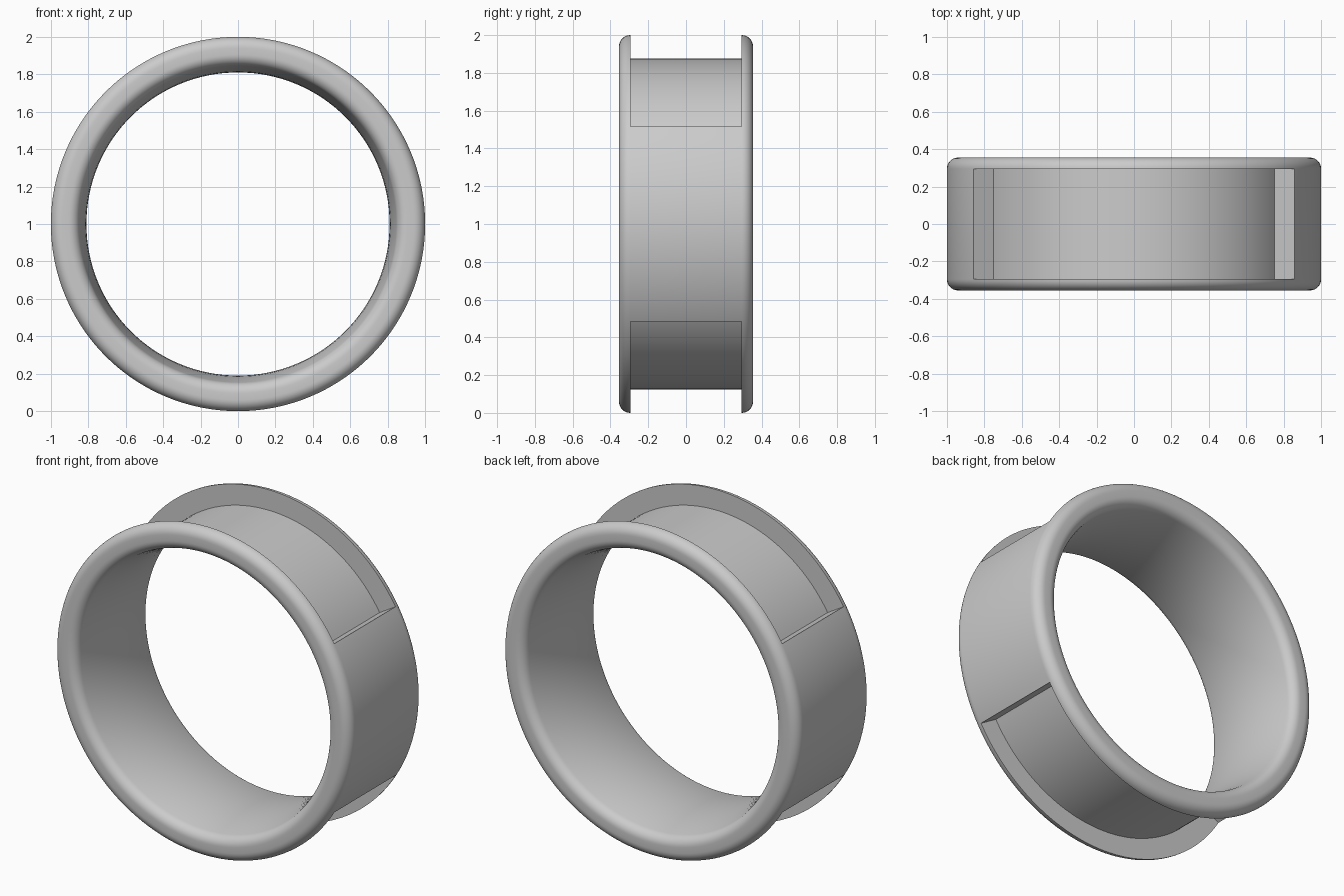
import bpy
import bmesh
from math import sin, cos, pi, radians

SEGMENTS = 180
CENTRE_Z = 1.0

old = bpy.data.objects.get("Cube")
if old:
    bpy.data.objects.remove(old, do_unlink=True)

metal = bpy.data.materials.new("plain grey")
metal.use_nodes = True
grey = (0.6, 0.6, 0.6, 1)
metal.diffuse_color = grey
metal.node_tree.nodes["Principled BSDF"].inputs["Base Color"].default_value = grey


def arc(r, y, radius, start, end, steps=8):
    """Points (radius, y) on a small rounded corner."""
    angles = [radians(start + (end - start) * i / steps) for i in range(steps + 1)]
    return [(r + radius * cos(a), y + radius * sin(a)) for a in angles]


def sweep(name, profile, start, end, steps, closed):
    """Sweep a closed (radius, y) profile around the y axis."""
    bm = bmesh.new()
    rings = []
    for i in range(steps if closed else steps + 1):
        a = radians(start + (end - start) * i / steps)
        rings.append([bm.verts.new((r * cos(a), y, CENTRE_Z + r * sin(a)))
                      for r, y in profile])
    n = len(profile)
    for i in range(steps):
        a, b = rings[i], rings[(i + 1) % len(rings)]
        for j in range(n):
            k = (j + 1) % n
            bm.faces.new((a[j], a[k], b[k], b[j]))
    if not closed:
        bm.faces.new(rings[0])
        bm.faces.new(rings[-1])
    bmesh.ops.recalc_face_normals(bm, faces=bm.faces)
    mesh = bpy.data.meshes.new(name)
    bm.to_mesh(mesh)
    bm.free()
    mesh.materials.append(metal)
    obj = bpy.data.objects.new(name, mesh)
    bpy.context.collection.objects.link(obj)
    return obj


# Band: rounded rims and a gently domed bore
back = arc(0.94, 0.295, 0.06, 0, 90) + arc(0.905, 0.295, 0.06, 90, 170)
bore = [(0.81 + 0.035 * (y / 0.3) ** 2, y) for y in (0.24, 0.18, 0.12, 0.06)]
half = back + bore
profile = half + [(0.81, 0)] + [(r, -y) for r, y in reversed(half)]
band = sweep("ring_band", profile, 0, 360, SEGMENTS, True)

# Curved recesses in the top and bottom of the band
recess = [(0.875, -0.295), (1.1, -0.295), (1.1, 0.295), (0.875, 0.295)]
bpy.context.view_layer.objects.active = band
for side, offset in (("top", 0), ("bottom", 180)):
    cutter = sweep(side + "_recess_cutter", recess, 31 + offset, 149 + offset, 59, False)
    cutter.hide_render = True
    cut = band.modifiers.new(side + "_recess", "BOOLEAN")
    cut.operation = "DIFFERENCE"
    cut.solver = "EXACT"
    cut.object = cutter
    bpy.ops.object.modifier_apply(modifier=cut.name)
    bpy.data.objects.remove(cutter, do_unlink=True)

# Smooth surfaces with crisp recess edges
bpy.ops.object.select_all(action="DESELECT")
band.select_set(True)
bpy.ops.object.shade_smooth_by_angle(angle=radians(30))
